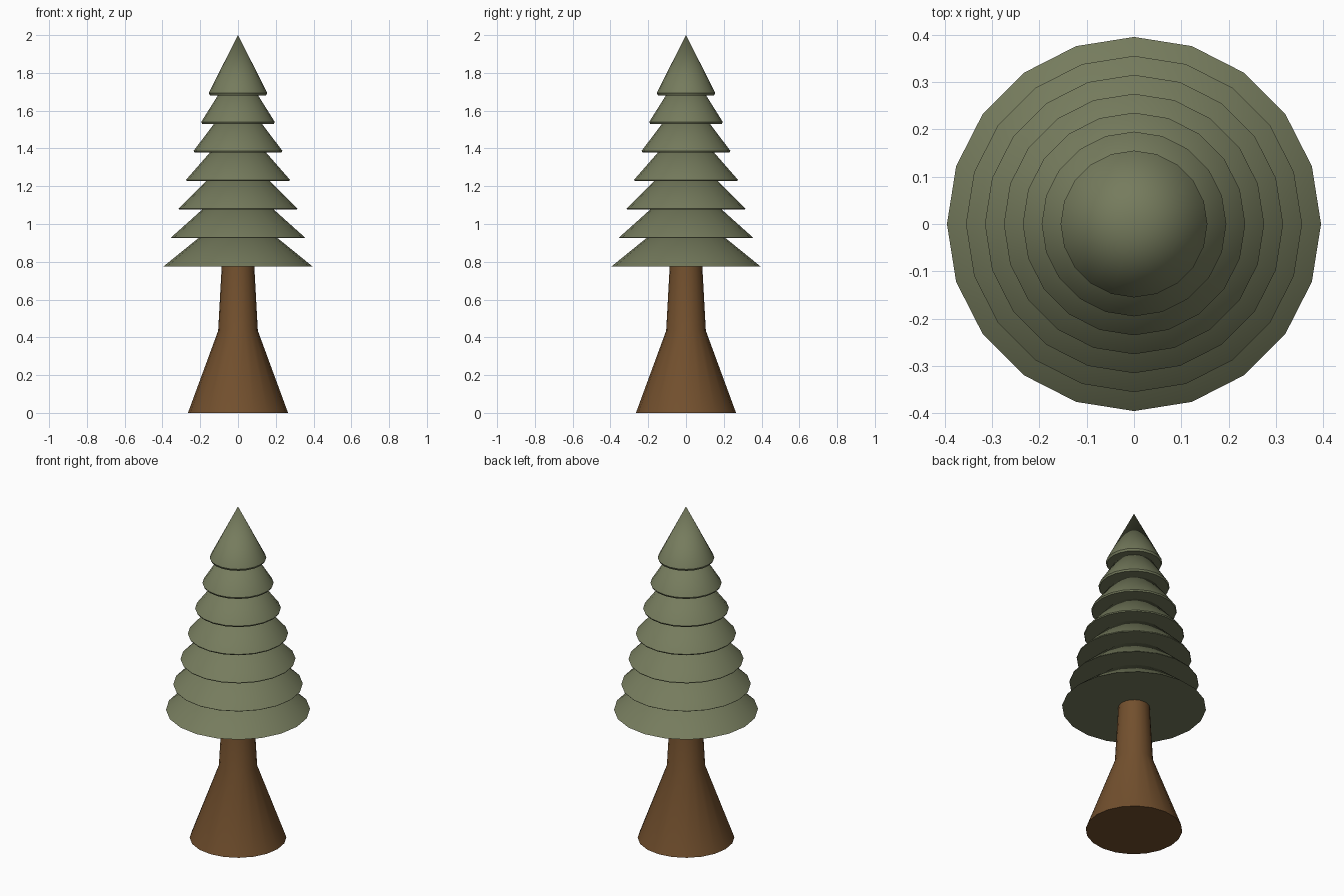
import bpy, bmesh, math

if "Cube" in bpy.data.objects:
    bpy.data.objects.remove(bpy.data.objects["Cube"])

SIDES = 20

def lathe(name, profile, mat):
    """Revolve (radius, z) points into a closed solid."""
    bm = bmesh.new()
    rings = []
    for r, z in profile:
        if r == 0:
            rings.append([bm.verts.new((0, 0, z))] * SIDES)
        else:
            rings.append([bm.verts.new((r * math.cos(a), r * math.sin(a), z))
                          for a in (2 * math.pi * i / SIDES for i in range(SIDES))])
    for low, high in zip(rings, rings[1:]):
        for i in range(SIDES):
            j = (i + 1) % SIDES
            bm.faces.new(dict.fromkeys((low[i], low[j], high[j], high[i])))
    for ring in (rings[0], rings[-1]):
        if ring[0] is not ring[1]:
            bm.faces.new(ring)
    bmesh.ops.recalc_face_normals(bm, faces=bm.faces)
    mesh = bpy.data.meshes.new(name)
    bm.to_mesh(mesh)
    bm.free()
    mesh.materials.append(mat)
    obj = bpy.data.objects.new(name, mesh)
    bpy.context.collection.objects.link(obj)
    bpy.ops.object.select_all(action='DESELECT')
    obj.select_set(True)
    bpy.context.view_layer.objects.active = obj
    bpy.ops.object.shade_smooth_by_angle(angle=math.radians(30))
    return obj

def material(name, color):
    mat = bpy.data.materials.new(name)
    mat.diffuse_color = color
    mat.use_nodes = True
    mat.node_tree.nodes["Principled BSDF"].inputs["Base Color"].default_value = mat.diffuse_color
    return mat

bark = material("bark", (0.17, 0.08, 0.027, 1))
needles = material("needles", (0.18, 0.2, 0.11, 1))

# Trunk with flared foot
lathe("trunk", [(0.265, 0), (0.105, 0.435), (0.085, 0.8)], bark)

# Seven stacked foliage cones, shrinking upward
for k in range(7):
    r = 0.395 - 0.04 * k
    z = 0.775 + 0.151 * k
    lathe(f"foliage_tier_{k + 1}", [(r - 0.001 * k, z), (r, z + 0.002 * k), (0, z + 0.32)], needles)
